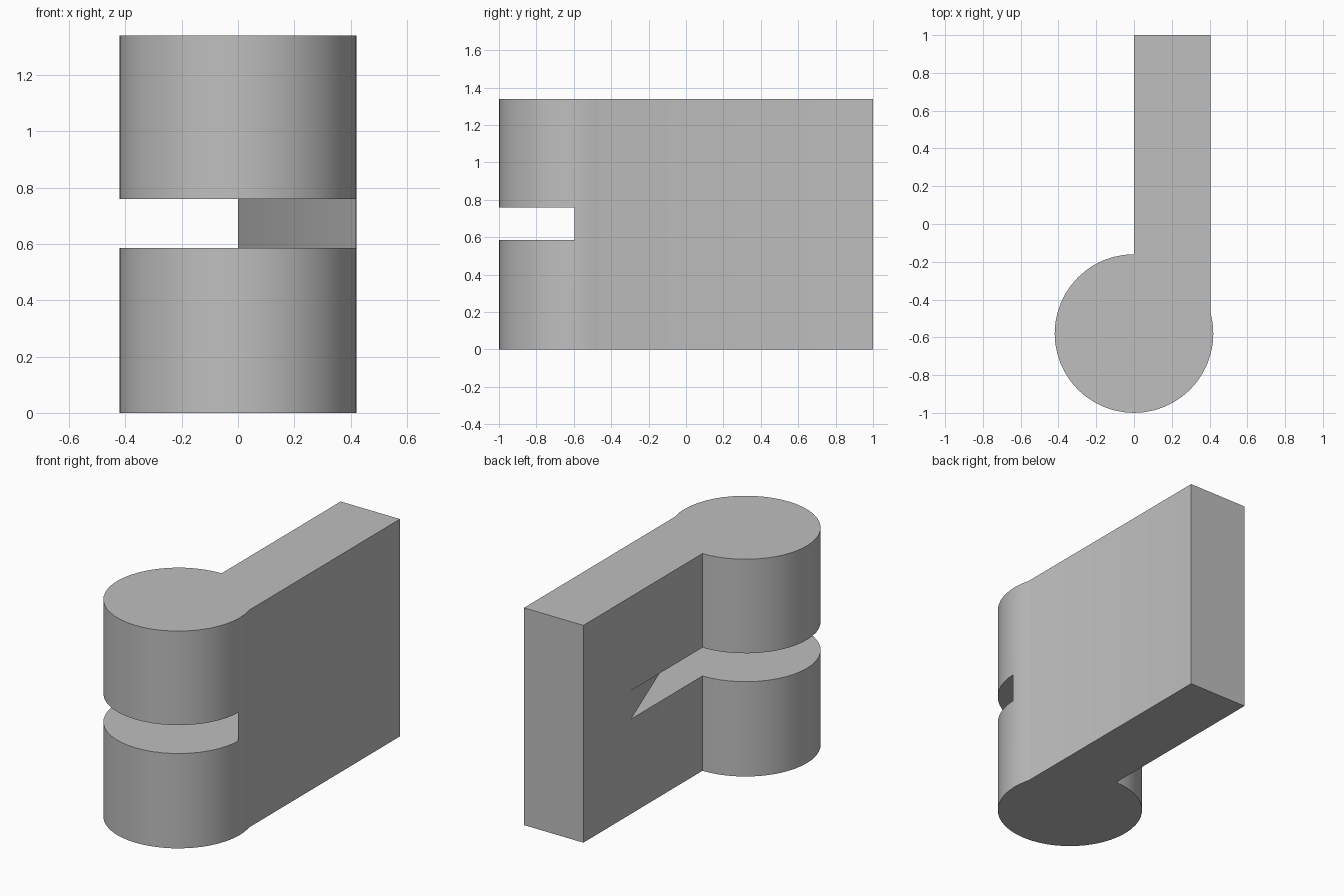
import bpy, bmesh, math

cube = bpy.data.objects.get("Cube")
if cube:
    bpy.data.objects.remove(cube, do_unlink=True)

RADIUS, CENTRE_Y, HEIGHT = 0.42, -0.58, 1.34
LEAF_X = 0.405
SLOT_LOW, SLOT_HIGH = 0.585, 0.76
SEGMENTS = 48


def prism(name, outline, z0, z1):
    """Extrude a counter-clockwise outline from z0 to z1."""
    bm = bmesh.new()
    base = bm.faces.new([bm.verts.new((x, y, z0)) for x, y in outline])
    top = bmesh.ops.extrude_face_region(bm, geom=[base])["geom"]
    verts = [v for v in top if isinstance(v, bmesh.types.BMVert)]
    bmesh.ops.translate(bm, verts=verts, vec=(0, 0, z1 - z0))
    bmesh.ops.recalc_face_normals(bm, faces=bm.faces)
    mesh = bpy.data.meshes.new(name)
    bm.to_mesh(mesh)
    bm.free()
    obj = bpy.data.objects.new(name, mesh)
    bpy.context.collection.objects.link(obj)
    return obj


grey = bpy.data.materials.new("plain grey")
grey.use_nodes = True
colour = (0.52, 0.52, 0.52, 1)
grey.diffuse_color = colour
grey.node_tree.nodes["Principled BSDF"].inputs["Base Color"].default_value = colour

# Barrel arc running from the leaf's inner face round to its outer face
outline = []
for i in range(SEGMENTS + 1):
    a = math.pi / 2 + 2 * math.pi * i / SEGMENTS
    x, y = RADIUS * math.cos(a), CENTRE_Y + RADIUS * math.sin(a)
    if a > 2 * math.pi and x < LEAF_X:
        break
    outline.append((x, y))
outline.append((LEAF_X, CENTRE_Y + math.sqrt(RADIUS ** 2 - LEAF_X ** 2)))

# Flat leaf behind the barrel
outline += [(LEAF_X, 1), (0, 1)]
body = prism("hinge_leaf_and_barrel", outline, 0, HEIGHT)
body.data.materials.append(grey)

# Slot through the barrel, with a slanted rear wall cut into the leaf
slot = [(-0.6, -1.2), (0.6, -1.2), (0.6, -0.6), (0.42, -0.6), (-0.1, 0.81), (-0.6, 0.81)]
cutter = prism("slot_cutter", slot, SLOT_LOW, SLOT_HIGH)
cutter.hide_render = True
cut = body.modifiers.new("slot", "BOOLEAN")
cut.operation = "DIFFERENCE"
cut.solver = "EXACT"
cut.object = cutter

bpy.ops.object.select_all(action="DESELECT")
body.select_set(True)
bpy.context.view_layer.objects.active = body
bpy.ops.object.modifier_apply(modifier=cut.name)
bpy.data.objects.remove(cutter, do_unlink=True)
bpy.ops.object.shade_smooth_by_angle(angle=math.radians(30))
